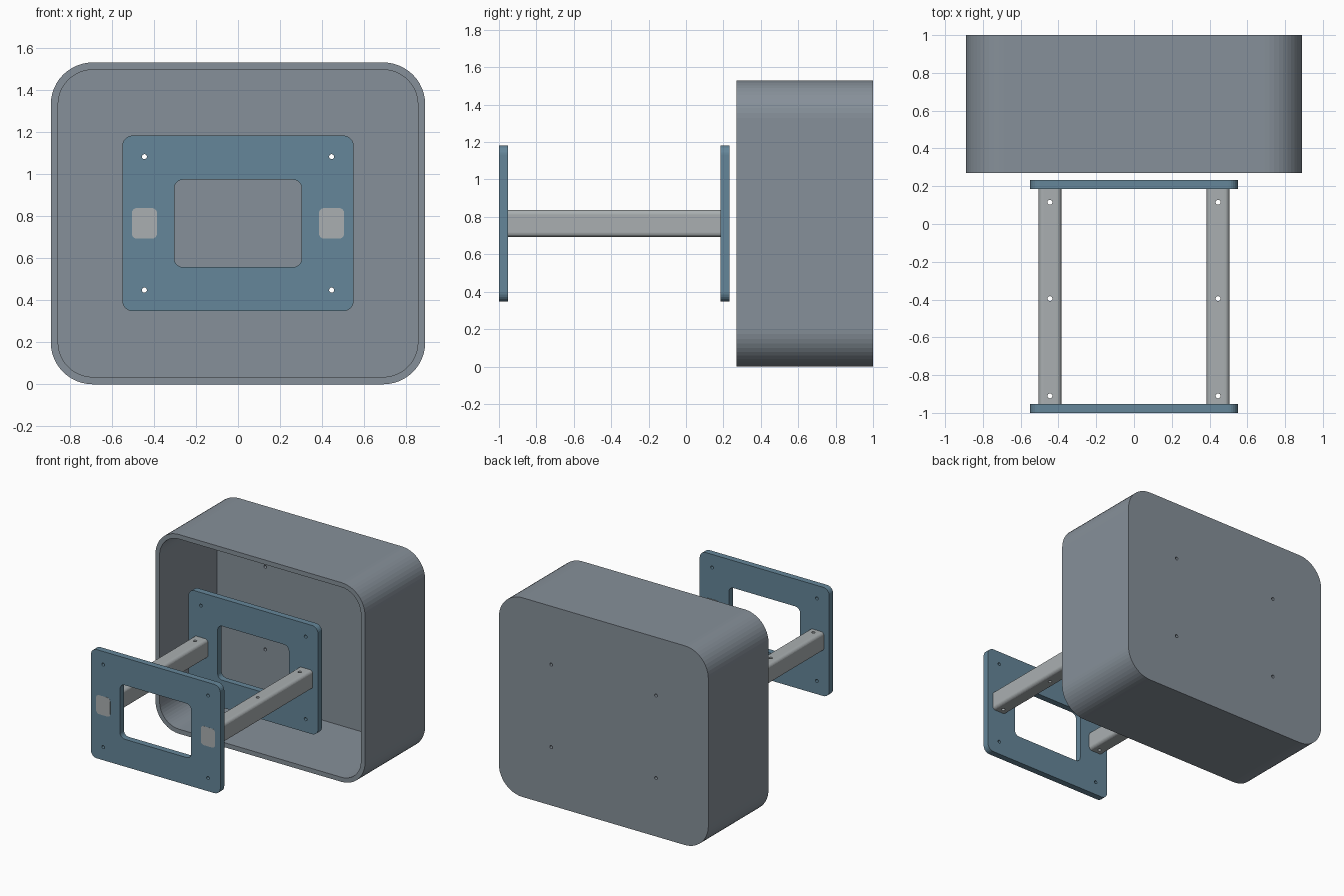
import bpy, bmesh
from math import sin, cos, pi, radians
from mathutils import Matrix

if "Cube" in bpy.data.objects:
    bpy.data.objects.remove(bpy.data.objects["Cube"])

CZ = 0.765                      # common centre height
HX, HZ = 0.445, 0.317           # bolt hole offsets


def material(name, rgb):
    m = bpy.data.materials.new(name)
    m.diffuse_color = (*rgb, 1)
    m.use_nodes = True
    m.node_tree.nodes["Principled BSDF"].inputs["Base Color"].default_value = m.diffuse_color
    return m


def rounded(cx, cz, w, h, r, seg):
    pts = []
    for k, (sx, sz) in enumerate([(1, 1), (-1, 1), (-1, -1), (1, -1)]):
        for i in range(seg + 1):
            a = (k + i / seg) * pi / 2
            pts.append((cx + sx * (w / 2 - r) + r * cos(a),
                        cz + sz * (h / 2 - r) + r * sin(a)))
    return pts


def circle(cx, cz, r, n=16):
    return [(cx + r * cos(2 * pi * i / n), cz + r * sin(2 * pi * i / n)) for i in range(n)]


def extrude(name, loops, y0, y1, mat=None):
    """Filled outline (later loops are holes) in XZ, extruded along y."""
    cu = bpy.data.curves.new(name, 'CURVE')
    cu.dimensions, cu.fill_mode, cu.extrude = '2D', 'BOTH', (y1 - y0) / 2
    for pts in loops:
        s = cu.splines.new('POLY')
        s.points.add(len(pts) - 1)
        for p, (x, z) in zip(s.points, pts):
            p.co = (x, z, 0, 1)
        s.use_cyclic_u = True
    tmp = bpy.data.objects.new("tmp", cu)
    bpy.context.collection.objects.link(tmp)
    me = bpy.data.meshes.new_from_object(tmp)
    bpy.data.objects.remove(tmp)
    bm = bmesh.new()
    bm.from_mesh(me)
    bm.transform(Matrix.Translation((0, (y0 + y1) / 2, 0)) @ Matrix.Rotation(radians(90), 4, 'X'))
    bmesh.ops.remove_doubles(bm, verts=bm.verts, dist=1e-5)
    bmesh.ops.recalc_face_normals(bm, faces=bm.faces)
    for f in bm.faces:
        f.smooth = False
    bm.to_mesh(me)
    bm.free()
    me.name = name
    me.materials.clear()
    if mat:
        me.materials.append(mat)
    ob = bpy.data.objects.new(name, me)
    bpy.context.collection.objects.link(ob)
    return ob


def cut(ob, cutter):
    mod = ob.modifiers.new("cut", 'BOOLEAN')
    mod.operation, mod.solver, mod.object = 'DIFFERENCE', 'EXACT', cutter
    bpy.context.view_layer.objects.active = ob
    bpy.ops.object.modifier_apply(modifier=mod.name)
    bpy.data.objects.remove(cutter)


blue = material("plate_blue", (0.13, 0.24, 0.32))
steel = material("rail_grey", (0.40, 0.43, 0.44))
shell = material("housing_grey", (0.24, 0.28, 0.32))
bolts = [circle(sx * HX, CZ + sz * HZ, 0.012) for sx in (-1, 1) for sz in (-1, 1)]

# Housing: open-fronted box with bolt holes in its back wall
housing = extrude("housing", [rounded(0, CZ, 1.78, 1.53, 0.2, 12)] + bolts, 0.27, 1.0, shell)
cut(housing, extrude("cavity_cutter", [rounded(0, CZ, 1.71, 1.46, 0.165, 12)], 0.1, 0.965))

# Front and rear frame plates with a window
for name, y0 in (("front_plate", -1.0), ("rear_plate", 0.185)):
    extrude(name, [rounded(0, CZ, 1.1, 0.835, 0.05, 6),
                   rounded(0, CZ, 0.605, 0.415, 0.04, 6)] + bolts, y0, y0 + 0.048, blue)

# Side rails, ends flush with the plates, drilled vertically
for side, sx in (("left", -1), ("right", 1)):
    rail = extrude(side + "_rail", [rounded(sx * HX, CZ, 0.12, 0.146, 0.025, 6)], -1.0005, 0.2335, steel)
    for y in (-0.91, -0.395, 0.115):
        bm = bmesh.new()
        bmesh.ops.create_cone(bm, cap_ends=True, segments=16, radius1=0.013, radius2=0.013, depth=0.4,
                              matrix=Matrix.Translation((sx * HX, y, CZ)))
        me = bpy.data.meshes.new("drill_cutter")
        bm.to_mesh(me)
        bm.free()
        drill = bpy.data.objects.new("drill_cutter", me)
        bpy.context.collection.objects.link(drill)
        cut(rail, drill)
